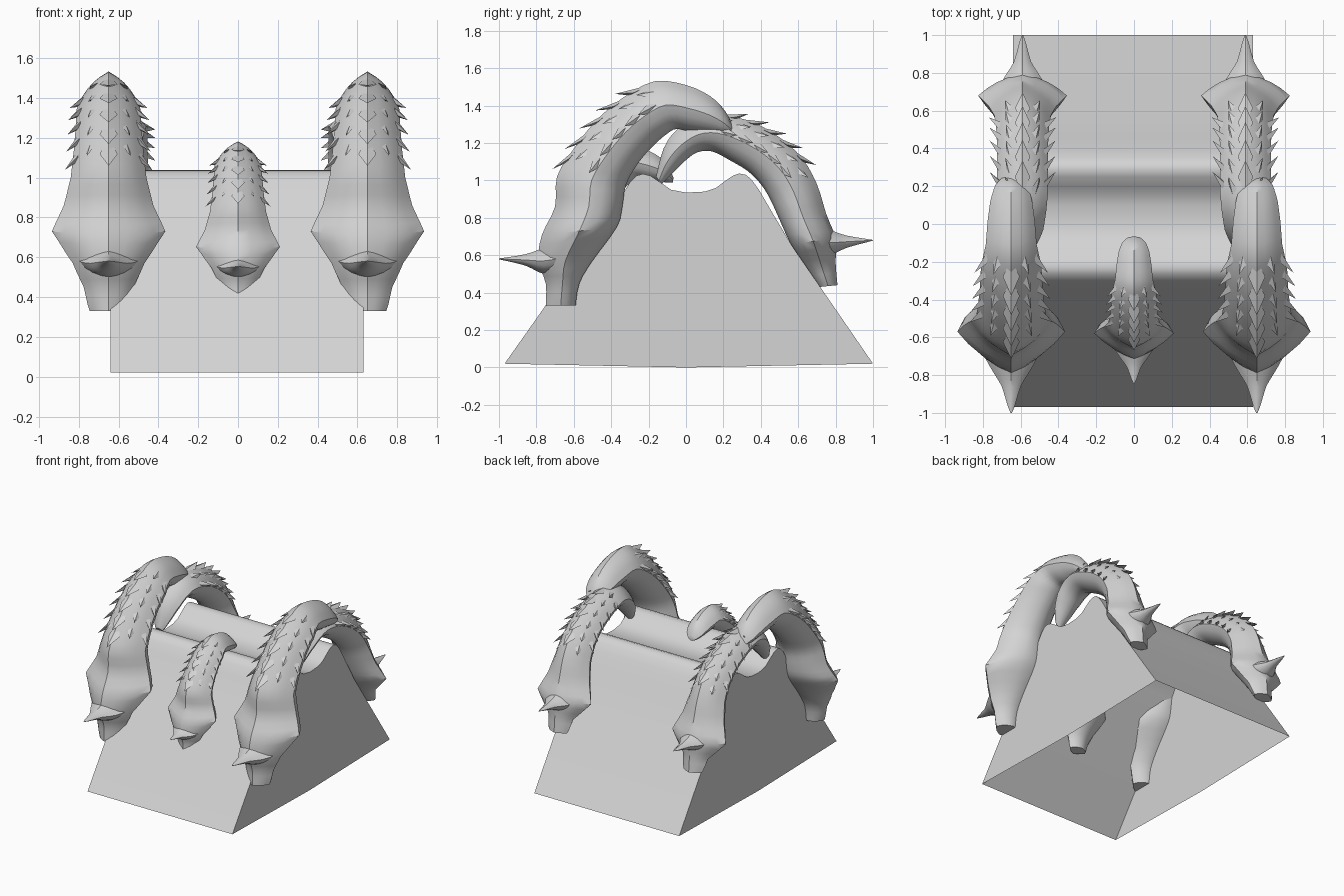
import bpy, bmesh, math
from mathutils import Vector

if "Cube" in bpy.data.objects:
    bpy.data.objects.remove(bpy.data.objects["Cube"])

grey = bpy.data.materials.new("stone grey")
grey.diffuse_color = (0.66, 0.66, 0.66, 1)
grey.use_nodes = True
grey.node_tree.nodes["Principled BSDF"].inputs["Base Color"].default_value = grey.diffuse_color


def finish(bm, name, angle=40):
    bmesh.ops.recalc_face_normals(bm, faces=bm.faces)
    me = bpy.data.meshes.new(name)
    bm.to_mesh(me)
    bm.free()
    me.materials.append(grey)
    ob = bpy.data.objects.new(name, me)
    bpy.context.collection.objects.link(ob)
    bpy.ops.object.select_all(action='DESELECT')
    ob.select_set(True)
    bpy.context.view_layer.objects.active = ob
    bpy.ops.object.shade_smooth_by_angle(angle=math.radians(angle))
    return ob


def refine(stations, n=3):
    """Smooth the path between stations; widths stay linear for crisp flares."""
    out, last = [], len(stations) - 1
    for i in range(last):
        p = [stations[max(0, min(last, i + k))] for k in (-1, 0, 1, 2)]
        for j in range(n):
            t = j / n
            s = [0.5 * (2 * b + (c - a) * t + (2*a - 5*b + 4*c - d) * t*t
                        + (3*b - a - 3*c + d) * t**3) for a, b, c, d in zip(*p)]
            s[4] = p[1][4] * (1 - t) + p[2][4] * t
            out.append(s)
    return out + [list(stations[-1])]


def point(s, ang, grow=1.0):
    """Point on the section: ridged on the outer half, rounder inside."""
    oy, oz, iy, iz, hw = s
    c, sn = math.cos(ang), math.sin(ang)
    blend = 0.6 if c > 0 else 0.25
    r = (1 - blend + blend / (abs(c) + abs(sn))) * grow
    return Vector((hw * sn * r,
                   (oy + iy) / 2 + (oy - iy) / 2 * c * r,
                   (oz + iz) / 2 + (oz - iz) / 2 * c * r))


def sweep(bm, stations, sides=16):
    rings = [[bm.verts.new(point(s, 2 * math.pi * k / sides)) for k in range(sides)]
             for s in stations]
    for a, b in zip(rings, rings[1:]):
        for k in range(sides):
            j = (k + 1) % sides
            bm.faces.new((a[k], a[j], b[j], b[k]))
    bm.faces.new(rings[0])
    bm.faces.new(rings[-1])


def thorn(bm, rings, i, ang, length, radius, lift):
    """Four-sided thorn leaning back towards the foot."""
    s = rings[i]
    mid = point(s, 0, 0)
    tangent = (point(rings[i + 1], 0, 0) - point(rings[i - 1], 0, 0)).normalized()
    base = point(s, ang, 0.93)
    out = (base - mid).normalized()
    side = tangent.cross(out).normalized()
    tip = bm.verts.new(base + (out * lift - tangent * 0.8) * length)
    ring = [bm.verts.new(base + v * radius) for v in
            (tangent * 2.2 - out * .3, side, -tangent * 0.6, -side)]
    for k in range(4):
        bm.faces.new((ring[k], ring[(k + 1) % 4], tip))
    bm.faces.new(ring)


def claw(name, x, stations, heel, thorns, size=1.0, place=None):
    bm = bmesh.new()
    rings = refine(stations)
    sweep(bm, rings)
    sweep(bm, refine(heel))
    for i in range(*thorns):
        if i % 2:
            thorn(bm, rings, i, 0, 0.10 * size, 0.045 * size, .5)
            for sg in (-1, 1):
                thorn(bm, rings, i, sg * 1.45, 0.085 * size, 0.028 * size, .75)
        else:
            for sg in (-1, 1):
                thorn(bm, rings, i, sg * 0.7, 0.08 * size, 0.032 * size, .45)
    for v in bm.verts:
        if place:
            v.co = place(v.co)
        v.co.x += x
    return finish(bm, name)


# Ridge-topped block, open underneath
profile = [(0, 0), (-.97, .02), (-.42, .80), (-.34, .925), (-.30, .99), (-.265, 1.025),
           (-.23, 1.035), (-.19, 1.025), (-.13, .985), (-.08, .95), (0, .935), (.1, .94),
           (.16, .96), (.2, .99), (.25, 1.025), (.285, 1.037), (.32, 1.03), (.35, 1.005),
           (.39, .95), (.46, .83), (.57, .645), (1.0, .02)]
bm = bmesh.new()
left, right = [[bm.verts.new((x, y, z)) for y, z in profile] for x in (-.64, .63)]
for k in range(1, len(profile) - 1):
    bm.faces.new((left[k], left[k + 1], right[k + 1], right[k]))
bm.faces.new(left)
bm.faces.new(right)
finish(bm, "ridged_block", 50)

# Claw sections: outer y, outer z, inner y, inner z, half width
front = [(-.75, .33, -.59, .33, .095), (-.75, .45, -.57, .45, .125),
         (-.79, .57, -.50, .57, .18), (-.77, .71, -.37, .75, .285),
         (-.70, .86, -.34, .86, .225), (-.69, 1.02, -.32, .98, .19),
         (-.60, 1.17, -.25, 1.10, .175), (-.48, 1.32, -.17, 1.19, .165),
         (-.34, 1.44, -.10, 1.25, .16), (-.17, 1.53, -.05, 1.275, .135),
         (0, 1.51, .03, 1.26, .125), (.13, 1.45, .12, 1.25, .11),
         (.21, 1.37, .20, 1.24, .085), (.255, 1.28, .25, 1.24, .035)]
front_heel = [(-.64, .68, -.64, .50, .18), (-.76, .64, -.76, .50, .11),
              (-.86, .605, -.86, .545, .05), (-1.0, .583, -1.0, .578, .004)]
back = [(.81, .44, .71, .43, .08), (.80, .56, .65, .52, .11),
        (.80, .69, .56, .66, .235), (.75, .82, .50, .79, .18),
        (.70, .98, .45, .90, .15), (.62, 1.12, .40, .98, .14),
        (.50, 1.23, .33, 1.05, .135), (.36, 1.31, .23, 1.11, .135),
        (.20, 1.35, .14, 1.155, .135), (.07, 1.34, .06, 1.15, .125),
        (-.05, 1.27, -.01, 1.10, .11), (-.12, 1.17, -.08, 1.03, .08),
        (-.16, 1.02, -.13, .98, .03)]
back_heel = [(.64, .78, .64, .57, .17), (.77, .735, .77, .60, .10),
             (.86, .705, .86, .64, .045), (1.0, .682, 1.0, .678, .003)]

# Corner claws in mirrored pairs
for side, sg in (("left", -1), ("right", 1)):
    claw("front_claw_" + side, sg * .65, front, front_heel, (17, 27))
    claw("back_claw_" + side, sg * .59, back, back_heel, (14, 25), .9)

# Smaller claw on the front slope
claw("centre_claw", 0, front, front_heel, (17, 27), 1.0,
     lambda c: Vector((c.x * .74, -.07 - .62 * (.25 - c.y), 1.18 - .66 * (1.53 - c.z))))
